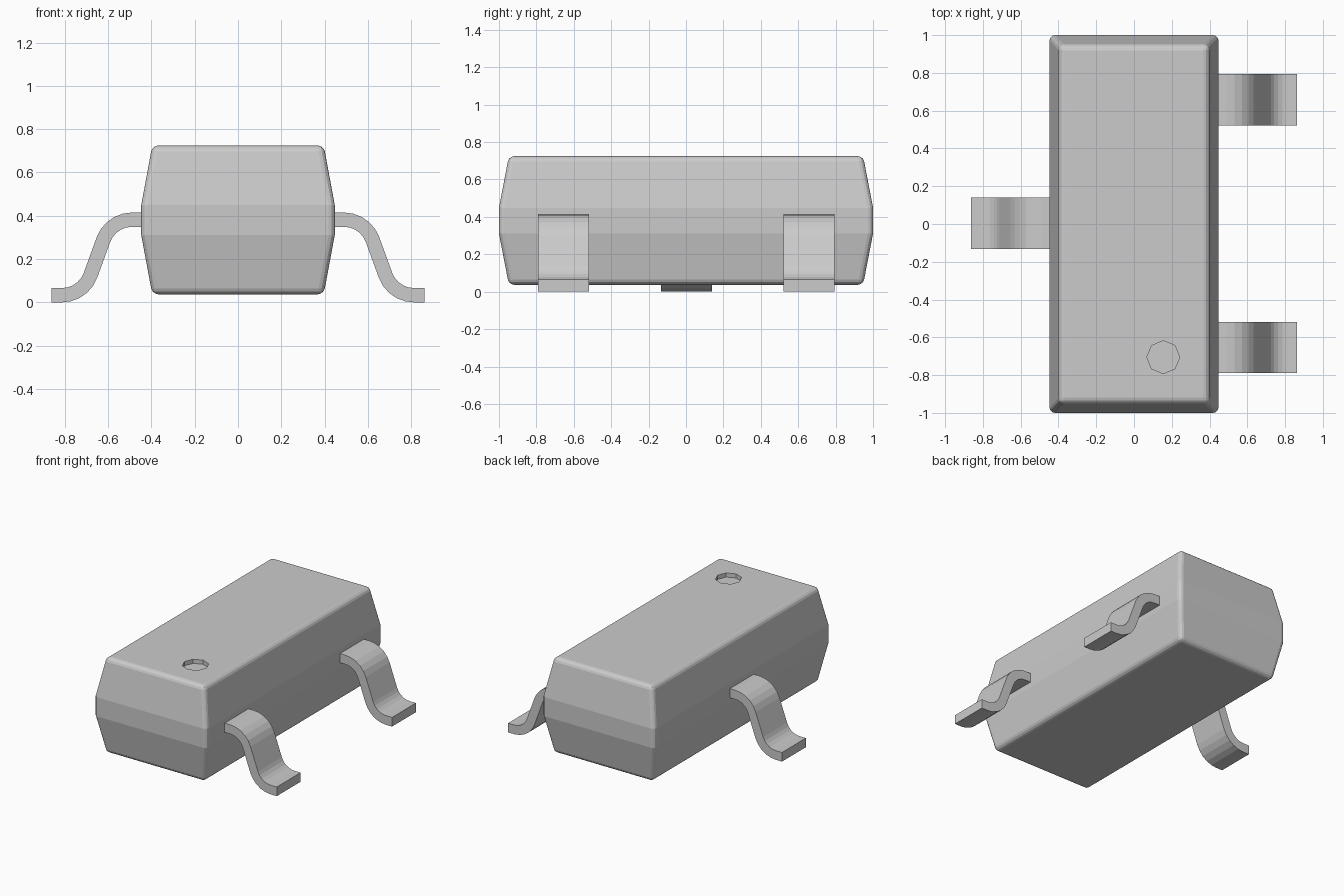
import bpy, bmesh
from math import sin, cos, radians

if "Cube" in bpy.data.objects:
    bpy.data.objects.remove(bpy.data.objects["Cube"])


def make_object(name, bm):
    bmesh.ops.recalc_face_normals(bm, faces=bm.faces)
    mesh = bpy.data.meshes.new(name)
    bm.to_mesh(mesh)
    bm.free()
    obj = bpy.data.objects.new(name, mesh)
    bpy.context.collection.objects.link(obj)
    return obj


# Package body: stacked rectangles with rounded rims and corners
def make_body():
    rings = [(0.037, 0.396, 0.947), (0.31, 0.447, 1.0),
             (0.45, 0.447, 1.0), (0.725, 0.396, 0.947)]
    bm = bmesh.new()
    loops = [[bm.verts.new((sx * hx, sy * hy, z))
              for sx, sy in ((-1, -1), (1, -1), (1, 1), (-1, 1))]
             for z, hx, hy in rings]
    for low, high in zip(loops, loops[1:]):
        for i in range(4):
            j = (i + 1) % 4
            bm.faces.new((low[i], low[j], high[j], high[i]))
    bm.faces.new(loops[0][::-1])
    bm.faces.new(loops[-1])
    waist = {0.31, 0.45}
    sharp = [e for e in bm.edges
             if not (e.verts[0].co.z == e.verts[1].co.z
                     and round(e.verts[0].co.z, 2) in waist)]
    bmesh.ops.bevel(bm, geom=sharp, offset=0.028, segments=3, profile=0.5,
                    affect='EDGES', clamp_overlap=True)
    return make_object("package_body", bm)


# Gull-wing lead: two opposite arcs joined by a steep straight
def make_lead(name, side, y, width=0.272, thick=0.066):
    r, top, bend, steps = 0.14, 0.382, 70, 5
    foot = thick / 2
    path = [(0.38, top, 0)]
    for i in range(steps + 1):
        a = radians(bend * i / steps)
        path.append((0.49 + r * sin(a), top - r * (1 - cos(a)), a))
    slope = radians(bend)
    rise = top - foot - 2 * r * (1 - cos(slope))
    end_x = 0.49 + 2 * r * sin(slope) + rise / sin(slope) * cos(slope)
    for i in range(steps, -1, -1):
        a = radians(bend * i / steps)
        path.append((end_x - r * sin(a), foot + r * (1 - cos(a)), a))
    path.append((0.862, foot, 0))
    h = thick / 2
    outline = [(x + h * sin(a), z + h * cos(a)) for x, z, a in path]
    outline += [(x - h * sin(a), z - h * cos(a)) for x, z, a in reversed(path)]
    bm = bmesh.new()
    face = bm.faces.new([bm.verts.new((side * x, y - width / 2, z))
                         for x, z in outline])
    ext = bmesh.ops.extrude_face_region(bm, geom=[face])
    moved = [v for v in ext["geom"] if isinstance(v, bmesh.types.BMVert)]
    bmesh.ops.translate(bm, verts=moved, vec=(0, width, 0))
    return make_object(name, bm)


body = make_body()

# Octagonal first-pin dimple
bpy.ops.mesh.primitive_cylinder_add(vertices=8, radius=0.087, depth=0.1,
                                    location=(0.155, -0.705, 0.745))
cutter = bpy.context.object
cutter.name = "dimple_cutter"
cutter.hide_render = True
mod = body.modifiers.new("dimple", 'BOOLEAN')
mod.operation = 'DIFFERENCE'
mod.solver = 'EXACT'
mod.object = cutter
bpy.context.view_layer.objects.active = body
bpy.ops.object.modifier_apply(modifier=mod.name)
bpy.data.objects.remove(cutter)

# Two leads on the right, one on the left
for name, side, y in (("right_front_lead", 1, -0.654),
                      ("right_back_lead", 1, 0.658),
                      ("left_lead", -1, 0.003)):
    make_lead(name, side, y)
